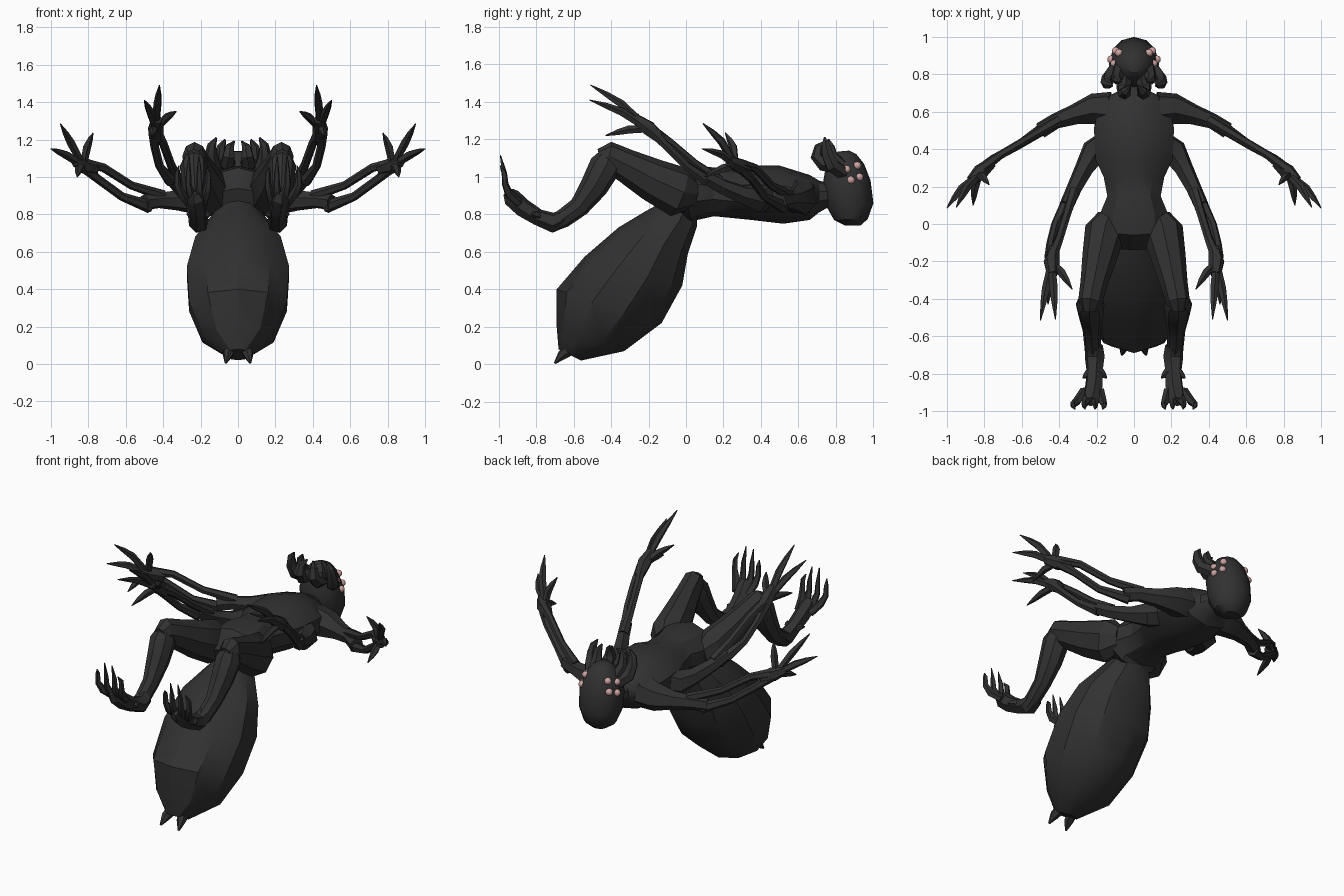
import bpy
import bmesh
import math
from mathutils import Vector

default_cube = bpy.data.objects.get("Cube")
if default_cube:
    bpy.data.objects.remove(default_cube, do_unlink=True)


def material(name, colour):
    mat = bpy.data.materials.new(name)
    mat.use_nodes = True
    mat.diffuse_color = colour
    mat.node_tree.nodes["Principled BSDF"].inputs["Base Color"].default_value = colour
    return mat


SKIN = material("charcoal skin", (0.031, 0.031, 0.031, 1))
EYE = material("pink eye", (0.6, 0.36, 0.35, 1))


def finish(name, bm, mat, mirrored, angle=32):
    """Turn a bmesh into a shaded object, optionally paired across x."""
    bmesh.ops.recalc_face_normals(bm, faces=bm.faces)
    mesh = bpy.data.meshes.new(name)
    bm.to_mesh(mesh)
    bm.free()
    mesh.materials.append(mat)
    mesh.shade_smooth()
    mesh.set_sharp_from_angle(angle=math.radians(angle))
    obj = bpy.data.objects.new(name, mesh)
    bpy.context.collection.objects.link(obj)
    if mirrored:
        mod = obj.modifiers.new("Mirror", "MIRROR")
        mod.use_mirror_merge = False
    return obj


def bridge(bm, rings):
    """Skin consecutive rings of points and cap both ends."""
    loops = [[bm.verts.new(p) for p in ring] for ring in rings]
    count = len(loops[0])
    for a, b in zip(loops, loops[1:]):
        for i in range(count):
            j = (i + 1) % count
            bm.faces.new((a[i], a[j], b[j], b[i]))
    bm.faces.new(loops[0])
    bm.faces.new(loops[-1])


def loft(name, sections, sides):
    """Symmetric body: each section is (y, z) of two ends and a half width."""
    rings = []
    for y0, z0, y1, z1, width in sections:
        start, end = Vector((0, y0, z0)), Vector((0, y1, z1))
        middle, half = (start + end) / 2, (start - end) / 2
        ring = []
        for i in range(sides):
            a = math.tau * i / sides
            ring.append(middle + half * math.cos(a) + Vector((width * math.sin(a), 0, 0)))
        rings.append(ring)
    bm = bmesh.new()
    bridge(bm, rings)
    return finish(name, bm, SKIN, False)


def add_tube(bm, path, sides=6, slim=1):
    """Tapering tube through (x, y, z, radius) points, narrowed in x by slim."""
    points = [Vector(p[:3]) for p in path]
    rings, normal = [], None
    for i, centre in enumerate(points):
        along = (points[min(i + 1, len(points) - 1)] - points[max(i - 1, 0)]).normalized()
        if normal is None:
            normal = along.orthogonal()
        normal = (normal - along * normal.dot(along)).normalized()
        side = along.cross(normal)
        ring = []
        for k in range(sides):
            a = math.tau * k / sides
            offset = (normal * math.cos(a) + side * math.sin(a)) * path[i][3]
            offset.x *= slim
            ring.append(centre + offset)
        rings.append(ring)
    bridge(bm, rings)


def limb(name, *paths, sides=6, slim=1):
    bm = bmesh.new()
    for path in paths:
        add_tube(bm, path, sides, slim)
    return finish(name, bm, SKIN, True)


def digits(name, root, tips, bend, radius, spread=0.15):
    """Clawed digits with a raised knuckle, fanning out of one root."""
    bm = bmesh.new()
    root, bend = Vector(root), Vector(bend)
    for tip in map(Vector, tips):
        base = root.lerp(tip, spread)
        knuckle = root.lerp(tip, 0.5) + bend
        nail = root.lerp(tip, 0.75) + bend * 0.6
        path = [(*root, radius), (*base, radius * 0.9), (*knuckle, radius),
                (*nail, radius * 0.7), (*tip, radius * 0.12)]
        add_tube(bm, path, 5)
    return finish(name, bm, SKIN, True)


# Torso, from neck to pelvis
loft("torso", [
    (.78, .96, .78, .85, .06), (.71, .98, .71, .81, .09),
    (.66, 1.01, .66, .77, .19), (.5, 1.06, .52, .75, .225),
    (.34, 1.06, .35, .77, .215), (.25, 1.04, .25, .78, .17),
    (.15, 1.05, .15, .79, .15), (.05, 1.06, .06, .77, .19),
    (-.06, 1.05, .04, .74, .19), (-.14, .94, -.08, .79, .13)], 10)

# Abdomen and its paired spinnerets
loft("abdomen", [
    (-.1, .88, .06, .84, .09), (-.21, .82, .06, .74, .15),
    (-.36, .73, .01, .59, .24), (-.54, .575, -.02, .42, .288),
    (-.69, .4, -.13, .22, .275),
    (-.69, .2, -.33, .07, .2), (-.68, .08, -.56, .02, .07)], 10)
limb("spinnerets", [(.04, -.6, .09, .035), (.055, -.66, .05, .028), (.065, -.7, .006, .006)])

# Head, a rounded upright capsule that narrows at the brow
loft("head", [
    (.85, .74, .93, .74, .05), (.79, .77, .97, .775, .1),
    (.745, .85, 1, .86, .13), (.73, .96, .985, .98, .135),
    (.745, 1.05, .95, 1.07, .105), (.78, 1.11, .91, 1.12, .07),
    (.81, 1.135, .87, 1.14, .03)], 12)

# Jaws and feelers around the mouth
limb("outer_feelers", [
    (.09, .84, 1.02, .04), (.135, .78, 1.06, .04), (.145, .755, 1.12, .034),
    (.14, .745, 1.17, .024), (.115, .74, 1.21, .005)])
limb("inner_fangs", [
    (.05, .82, 1.06, .045), (.055, .73, 1.07, .04), (.05, .7, 1.11, .036),
    (.045, .71, 1.16, .025), (.02, .74, 1.19, .005)])
limb("middle_feelers", [
    (.08, .83, 1.06, .035), (.09, .78, 1.11, .032), (.09, .77, 1.16, .025),
    (.07, .76, 1.2, .006)])

# Four eyes on each side of the head
bm = bmesh.new()
for spot in [(.105, .857, 1.04), (.08, .914, 1.06), (.122, .88, .983), (.097, .925, .998)]:
    made = bmesh.ops.create_icosphere(bm, subdivisions=2, radius=.022)
    bmesh.ops.translate(bm, verts=made["verts"], vec=spot)
finish("eyes", bm, EYE, True, 60)

# Front pair of arms, with split forearm bones
limb("front_upper_arms", [
    (.13, .61, .89, .1), (.22, .615, .88, .085), (.32, .585, .875, .056),
    (.42, .55, .875, .043), (.5, .5, .865, .045)])
limb("front_forearms",
     [(.4, .555, .9, .03), (.57, .455, .955, .022), (.72, .365, 1.05, .023), (.82, .29, 1.07, .03)],
     [(.47, .52, .84, .035), (.62, .42, .895, .023), (.75, .35, .99, .023), (.82, .29, 1.05, .03)])
limb("front_palms", [(.76, .33, 1.04, .03), (.82, .28, 1.06, .043), (.87, .23, 1.085, .03)])
digits("front_fingers", (.83, .27, 1.065),
       [(1, .085, 1.15), (.95, .09, 1.285), (.775, .21, 1.235), (.86, .1, 1.0)],
       (.005, .012, .012), .023)

# Rear pair of arms
limb("rear_upper_arms", [
    (.16, .41, .9, .085), (.215, .385, .885, .075), (.265, .3, .905, .052),
    (.32, .19, .95, .042), (.36, .1, 1.0, .04)])
limb("rear_forearms",
     [(.32, .18, .98, .03), (.36, .05, 1.07, .023), (.4, -.08, 1.18, .023), (.44, -.18, 1.25, .03)],
     [(.36, .11, .98, .035), (.42, 0, 1.06, .023), (.445, -.1, 1.16, .023), (.45, -.18, 1.24, .03)])
limb("rear_palms", [(.43, -.13, 1.2, .03), (.44, -.2, 1.26, .043), (.435, -.27, 1.31, .03)])
digits("rear_fingers", (.44, -.2, 1.26),
       [(.42, -.51, 1.49), (.5, -.515, 1.41), (.33, -.35, 1.35), (.46, -.43, 1.22)],
       (0, .012, .012), .023)

# Legs, raised at the knee
limb("thighs", [
    (.13, .04, .91, .08), (.155, -.04, .92, .135), (.185, -.18, .985, .115),
    (.215, -.32, 1.06, .09), (.235, -.42, 1.11, .08), (.235, -.46, 1.1, .05)],
     sides=8, slim=.8)
limb("shins", [
    (.235, -.4, 1.13, .05), (.235, -.43, 1.06, .085), (.23, -.49, .95, .075),
    (.225, -.57, .84, .055), (.22, -.66, .775, .05), (.215, -.72, .74, .035)],
     sides=8, slim=.9)

# Feet with long upturned claws
limb("feet", [
    (.215, -.65, .78, .05), (.21, -.71, .755, .055), (.21, -.79, .785, .045),
    (.215, -.87, .835, .05), (.225, -.93, .89, .05), (.23, -.95, .92, .03)])
bm = bmesh.new()
for fan, top in [(-.075, 1.05), (-.028, 1.11), (.03, 1.115), (.09, 1.06)]:
    add_tube(bm, [(.22 + fan * .5, -.89, .86, .024), (.23 + fan * .8, -.945, .91, .024),
                  (.235 + fan, -.965, .96, .018), (.235 + fan, -.97, 1.02, .015),
                  (.235 + fan * .9, -.99, top, .003)], 5)
finish("toes", bm, SKIN, True)
digits("heel_spurs", (.21, -.77, .785), [(.145, -.825, .8), (.275, -.825, .8)], (0, 0, .005), .025)
